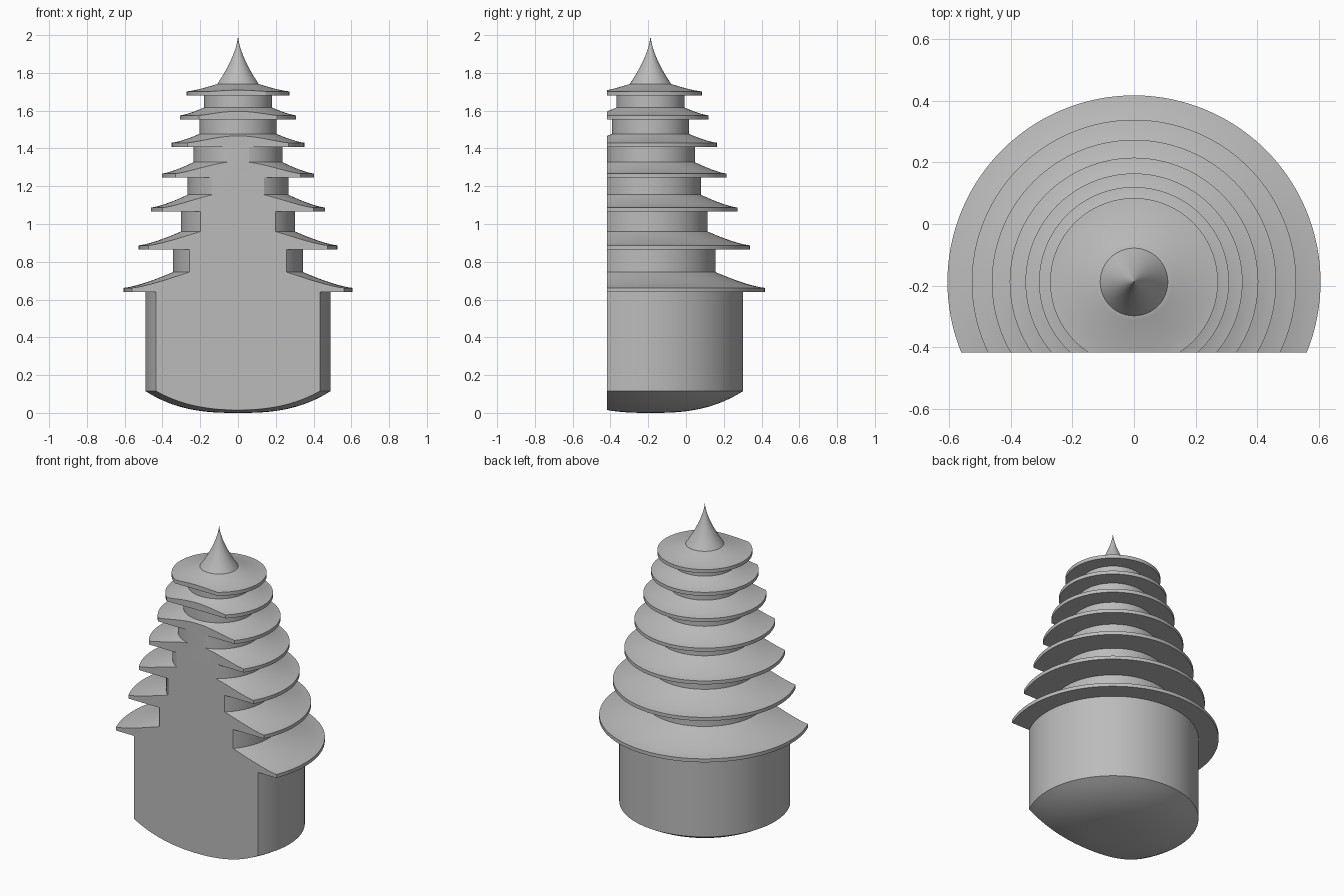
import bpy, bmesh, math
from mathutils import Matrix, Vector

if "Cube" in bpy.data.objects:
    bpy.data.objects.remove(bpy.data.objects["Cube"])

AXIS_Y = -0.188      # centre of the round tower
CUT_Y = -0.417       # flat front face
SEGMENTS = 128

stone = bpy.data.materials.new("pale_grey")
stone.use_nodes = True
stone.diffuse_color = (0.5, 0.5, 0.5, 1)
stone.node_tree.nodes["Principled BSDF"].inputs["Base Color"].default_value = (0.5, 0.5, 0.5, 1)


def sweep(start, end, power, steps=10):
    """Curved profile from start to end, (radius, height) pairs."""
    (r0, z0), (r1, z1) = start, end
    return [(r0 + (r1 - r0) * i / steps, z0 + (z1 - z0) * (i / steps) ** power)
            for i in range(steps + 1)]


def lathe(name, profile, cut=False):
    """Revolve a profile, optionally slicing off the front."""
    bm = bmesh.new()
    verts = [bm.verts.new((r, 0, z)) for r, z in profile]
    edges = [bm.edges.new(pair) for pair in zip(verts, verts[1:])]
    bmesh.ops.spin(bm, geom=verts + edges, cent=(0, 0, 0), axis=(0, 0, 1),
                   angle=math.tau, steps=SEGMENTS, use_duplicate=False)
    bmesh.ops.remove_doubles(bm, verts=bm.verts, dist=0.00001)
    bmesh.ops.transform(bm, matrix=Matrix.Translation((0, AXIS_Y, 0)), verts=bm.verts)
    if cut:
        bmesh.ops.bisect_plane(bm, geom=bm.verts[:] + bm.edges[:] + bm.faces[:],
                               dist=0.000001, plane_co=Vector((0, CUT_Y, 0)),
                               plane_no=Vector((0, -1, 0)), clear_outer=True)
        rim = [e for e in bm.edges if e.is_boundary]
        bmesh.ops.holes_fill(bm, edges=rim, sides=0)
        flat = [f for f in bm.faces if all(abs(v.co.y - CUT_Y) < 0.0001 for v in f.verts)]
        bmesh.ops.triangulate(bm, faces=flat)
    bmesh.ops.recalc_face_normals(bm, faces=bm.faces)
    mesh = bpy.data.meshes.new(name)
    bm.to_mesh(mesh)
    bm.free()
    mesh.materials.append(stone)
    obj = bpy.data.objects.new(name, mesh)
    bpy.context.collection.objects.link(obj)
    bpy.ops.object.select_all(action='DESELECT')
    obj.select_set(True)
    bpy.context.view_layer.objects.active = obj
    bpy.ops.object.shade_smooth_by_angle(angle=math.radians(30))
    return obj


# Roofs: eave radius, eave bottom, roof top, radius of the wall above
tiers = [
    (0.605, 0.640, 0.745, 0.345),
    (0.526, 0.865, 0.960, 0.303),
    (0.461, 1.065, 1.155, 0.267),
    (0.403, 1.245, 1.327, 0.236),
    (0.352, 1.408, 1.477, 0.204),
    (0.308, 1.553, 1.617, 0.179),
    (0.272, 1.680, 1.742, 0.108),
]

# Rounded underside and drum, then the stacked roofs and walls
profile = sweep((0, 0), (0.49, 0.115), 2.7, 14)
wall = 0.49
for eave, bottom, top, next_wall in tiers:
    profile += [(wall, bottom), (eave, bottom)]
    profile += sweep((eave, bottom + 0.022), (next_wall, top), 1.35)
    wall = next_wall
profile.append((0, tiers[-1][2]))
lathe("tiered_tower", profile, cut=True)

# Pointed finial with concave sides
spire = [(0, 1.738)] + [(0.112 * (1 - i / 20) ** 1.6, 1.738 + 0.262 * i / 20) for i in range(21)]
lathe("spire", spire)
